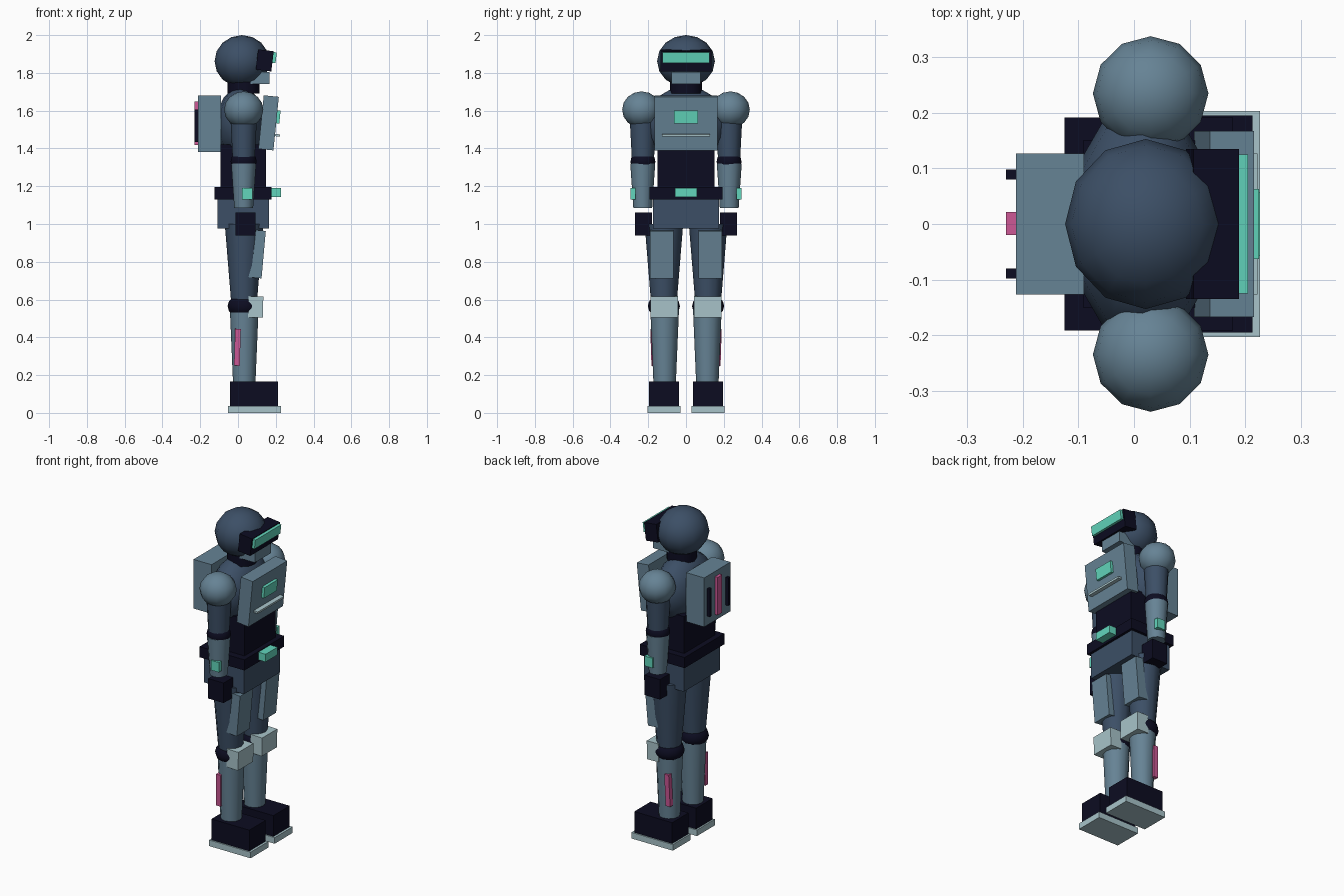
import bpy, math

if "Cube" in bpy.data.objects:
    bpy.data.objects.remove(bpy.data.objects["Cube"])


def material(name, rgb):
    lin = [(c / 255 / 12.92) if c < 10 else ((c / 255 + 0.055) / 1.055) ** 2.4 for c in rgb]
    m = bpy.data.materials.new(name)
    m.diffuse_color = (*lin, 1)
    m.use_nodes = True
    m.node_tree.nodes["Principled BSDF"].inputs["Base Color"].default_value = m.diffuse_color
    return m


NAVY = material("slate navy", (60, 79, 102))
STEEL = material("steel blue", (102, 131, 149))
PALE = material("pale grey", (168, 196, 202))
BLACK = material("near black", (12, 12, 33))
MINT = material("mint glow", (98, 214, 188))
PINK = material("pink accent", (205, 88, 150))


def finish(name, mat, smooth=False):
    ob = bpy.context.object
    ob.name = name
    ob.data.materials.append(mat)
    bpy.ops.object.transform_apply(location=False, rotation=False, scale=True)
    if smooth:
        bpy.ops.object.shade_smooth_by_angle(angle=math.radians(50))
    return ob


def box(name, mat, x, y, z, pitch=0.0, roll=0.0):
    """Box from (min, max) ranges, optionally tilted about its centre."""
    c = [(a + b) / 2 for a, b in (x, y, z)]
    bpy.ops.mesh.primitive_cube_add(size=1, location=c, rotation=(roll, pitch, 0))
    bpy.context.object.scale = [b - a for a, b in (x, y, z)]
    return finish(name, mat)


def ball(name, mat, c, r):
    bpy.ops.mesh.primitive_uv_sphere_add(segments=12, ring_count=8, radius=1, location=c)
    bpy.context.object.scale = r
    return finish(name, mat, True)


def limb(name, mat, x, y, z0, z1, r0, r1, sides=12):
    bpy.ops.mesh.primitive_cone_add(vertices=sides, radius1=r0, radius2=r1, depth=z1 - z0,
                                    location=(x, y, (z0 + z1) / 2))
    return finish(name, mat, True)


# Head, visor and neck
ball("head", NAVY, (0.021, 0, 1.862), (0.145, 0.153, 0.138))
box("visor_housing", BLACK, (0.10, 0.183), (-0.135, 0.135), (1.812, 1.92), 0.12)
box("visor_lens", MINT, (0.172, 0.202), (-0.125, 0.125), (1.853, 1.91), 0.12)
box("chin_guard", STEEL, (0.065, 0.168), (-0.077, 0.077), (1.742, 1.805))
limb("neck", BLACK, 0.03, 0, 1.69, 1.77, 0.085, 0.085)

# Torso and chest armour
ball("torso", NAVY, (0.015, 0, 1.53), (0.13, 0.225, 0.195))
box("chest_plate", STEEL, (0.122, 0.202), (-0.167, 0.167), (1.393, 1.678), 0.10)
box("chest_light", MINT, (0.195, 0.222), (-0.063, 0.063), (1.533, 1.602), 0.10)
box("chest_trim", PALE, (0.19, 0.222), (-0.127, 0.127), (1.464, 1.476), 0.10)
box("abdomen", BLACK, (-0.092, 0.148), (-0.15, 0.15), (1.17, 1.42))
box("belt", BLACK, (-0.125, 0.178), (-0.192, 0.192), (1.13, 1.195))
box("buckle", MINT, (0.17, 0.227), (-0.058, 0.058), (1.144, 1.191))
box("pelvis", NAVY, (-0.108, 0.163), (-0.175, 0.175), (0.975, 1.135))

# Backpack with vents
box("backpack", STEEL, (-0.212, -0.09), (-0.127, 0.127), (1.38, 1.68))
box("backpack_stripe", PINK, (-0.23, -0.205), (-0.02, 0.022), (1.417, 1.648))
for s in (-1, 1):
    box("backpack_vent", BLACK, (-0.23, -0.205), (s * 0.089 - 0.009, s * 0.089 + 0.009), (1.435, 1.605))

# Arms and legs, one pass per side
for s, side in ((1, "left"), (-1, "right")):
    def sbox(part, mat, x, y, z, pitch=0.0, roll=0.0):
        box(f"{side}_{part}", mat, x, sorted((s * y[0], s * y[1])), z, pitch, s * roll)

    # Arm
    ball(f"{side}_shoulder", STEEL, (0.03, s * 0.235, 1.605), (0.104, 0.103, 0.097))
    limb(f"{side}_upper_arm", NAVY, 0.03, s * 0.228, 1.33, 1.60, 0.058, 0.072)
    ball(f"{side}_elbow", BLACK, (0.03, s * 0.228, 1.33), (0.069, 0.066, 0.06))
    limb(f"{side}_forearm", STEEL, 0.03, s * 0.229, 1.085, 1.32, 0.05, 0.066)
    sbox("wrist_light", MINT, (0.022, 0.076), (0.268, 0.294), (1.13, 1.19))
    sbox("hand", BLACK, (-0.013, 0.092), (0.18, 0.27), (0.938, 1.06))

    # Leg
    limb(f"{side}_thigh", NAVY, 0.032, s * 0.117, 0.57, 1.0, 0.067, 0.102)
    sbox("thigh_plate", STEEL, (0.062, 0.136), (0.065, 0.19), (0.715, 0.967), 0.09)
    ball(f"{side}_knee", BLACK, (0.03, s * 0.117, 0.565), (0.085, 0.085, 0.065))
    sbox("knee_pad", PALE, (0.055, 0.133), (0.042, 0.188), (0.505, 0.617), 0.02)
    limb(f"{side}_shin", STEEL, 0.033, s * 0.113, 0.15, 0.55, 0.059, 0.076)
    sbox("shin_stripe", PINK, (-0.018, 0.012), (0.158, 0.186), (0.25, 0.445), 0.03, -0.03)
    sbox("boot", BLACK, (-0.043, 0.213), (0.037, 0.195), (0.03, 0.165))
    sbox("sole", PALE, (-0.053, 0.227), (0.03, 0.203), (0.0, 0.037))
